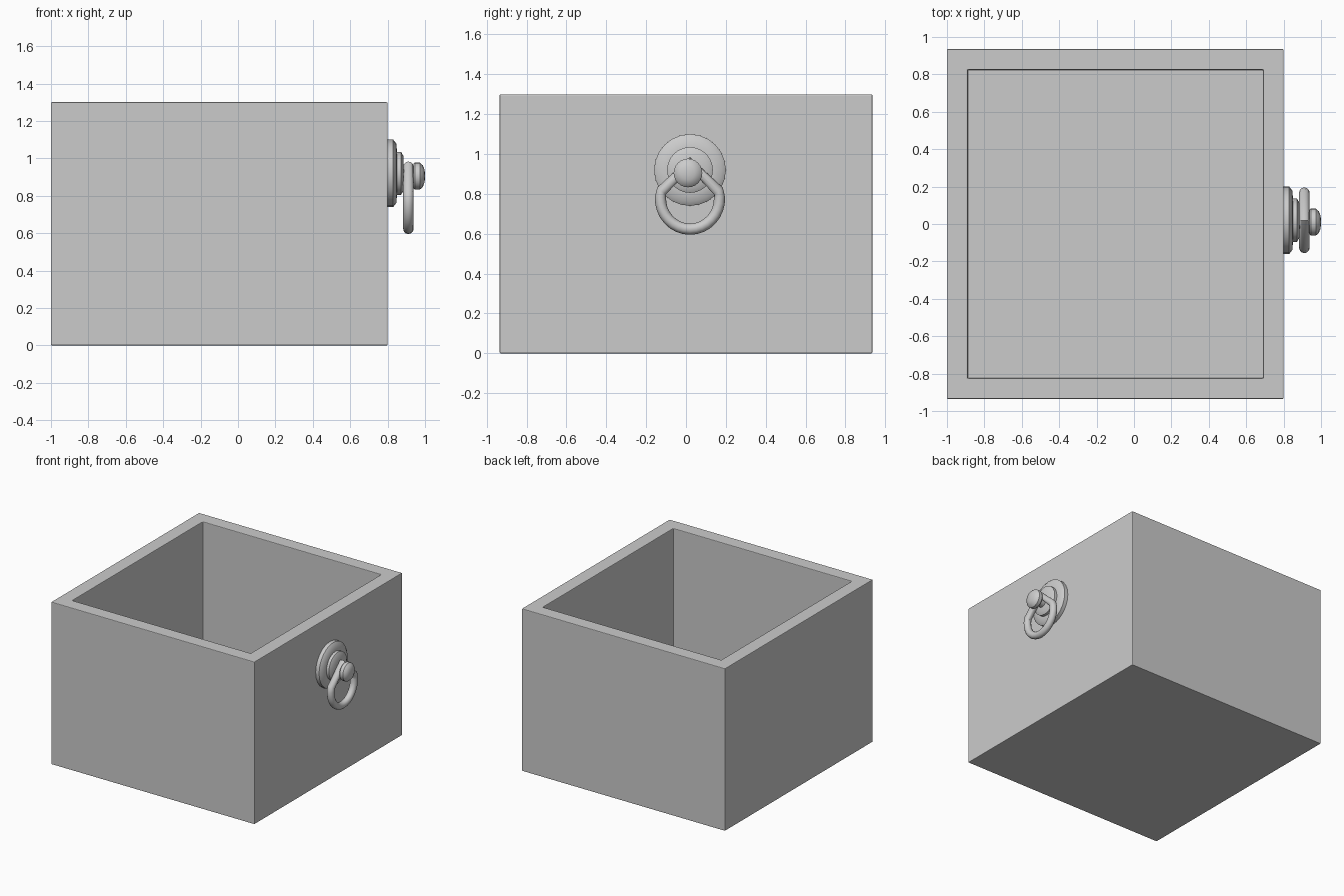
import bpy, bmesh, math

if "Cube" in bpy.data.objects:
    bpy.data.objects.remove(bpy.data.objects["Cube"])

CY, CZ = 0.02, 0.92          # handle axis


def finish(name, bm, angle=None):
    bmesh.ops.recalc_face_normals(bm, faces=bm.faces)
    me = bpy.data.meshes.new(name)
    bm.to_mesh(me)
    bm.free()
    ob = bpy.data.objects.new(name, me)
    bpy.context.collection.objects.link(ob)
    if angle:
        bpy.ops.object.select_all(action='DESELECT')
        ob.select_set(True)
        bpy.context.view_layer.objects.active = ob
        bpy.ops.object.shade_smooth_by_angle(angle=math.radians(angle))
    return ob


def skin(bm, loops, closed=False):
    """Join successive vertex loops with quads."""
    n = len(loops)
    for i in range(n if closed else n - 1):
        a, b = loops[i], loops[(i + 1) % n]
        k = len(a)
        for j in range(k):
            bm.faces.new((a[j], a[(j + 1) % k], b[(j + 1) % k], b[j]))


def lathe_x(name, profile, cy, cz, sides=24):
    """Turn (x, radius) points around an axis along x."""
    bm = bmesh.new()
    loops = [[bm.verts.new((x, cy + r * math.cos(2 * math.pi * k / sides),
                            cz + r * math.sin(2 * math.pi * k / sides)))
              for k in range(sides)] for x, r in profile]
    skin(bm, loops)
    bm.faces.new(loops[0])
    bm.faces.new(loops[-1])
    return finish(name, bm, 35)


# open box: outer walls, rim, inner walls and floor
bm = bmesh.new()
W = 0.11
levels = [(0, 0), (0, 1.3), (W, 1.3), (W, W)]
loops = [[bm.verts.new((x, y, z)) for x, y in (
    (-1 + d, -0.935 + d), (0.8 - d, -0.935 + d),
    (0.8 - d, 0.935 - d), (-1 + d, 0.935 - d))] for d, z in levels]
skin(bm, loops)
bm.faces.new(loops[0])
bm.faces.new(loops[-1])
box = finish("drawer_box", bm)
bev = box.modifiers.new("soft_edges", 'BEVEL')
bev.width = 0.005
bev.segments = 2

# stepped round back plate
lathe_x("back_plate", [(0.795, 0.18), (0.83, 0.18), (0.847, 0.158), (0.85, 0.115),
                       (0.872, 0.115), (0.886, 0.09), (0.886, 0.03)], CY, CZ)

# neck and rounded knob
lathe_x("knob", [(0.88, 0.04), (0.935, 0.04), (0.938, 0.066), (0.945, 0.072),
                 (0.972, 0.072), (0.988, 0.058), (0.997, 0.035), (1.0, 0.012)],
        0.01, 0.905)

# teardrop pull ring: lower arc rising to a point
X, R, T, ARC_Z = 0.911, 0.148, 0.028, 0.775
path = [(CY, 0.955)]
steps = 18
for i in range(steps + 1):
    a = math.radians(15 - 210 * i / steps)
    path.append((CY + R * math.cos(a), ARC_Z + (R + 0.004) * math.sin(a)))
bm = bmesh.new()
loops = []
n = len(path)
for i, (y, z) in enumerate(path):
    p, q = path[i - 1], path[(i + 1) % n]
    dy, dz = q[0] - p[0], q[1] - p[1]
    m = math.hypot(dy, dz)
    ny, nz = -dz / m, dy / m
    loops.append([bm.verts.new((X + T * math.cos(t), y + ny * T * math.sin(t),
                                z + nz * T * math.sin(t)))
                  for t in (2 * math.pi * k / 12 for k in range(12))])
skin(bm, loops, closed=True)
finish("pull_ring", bm, 40)
